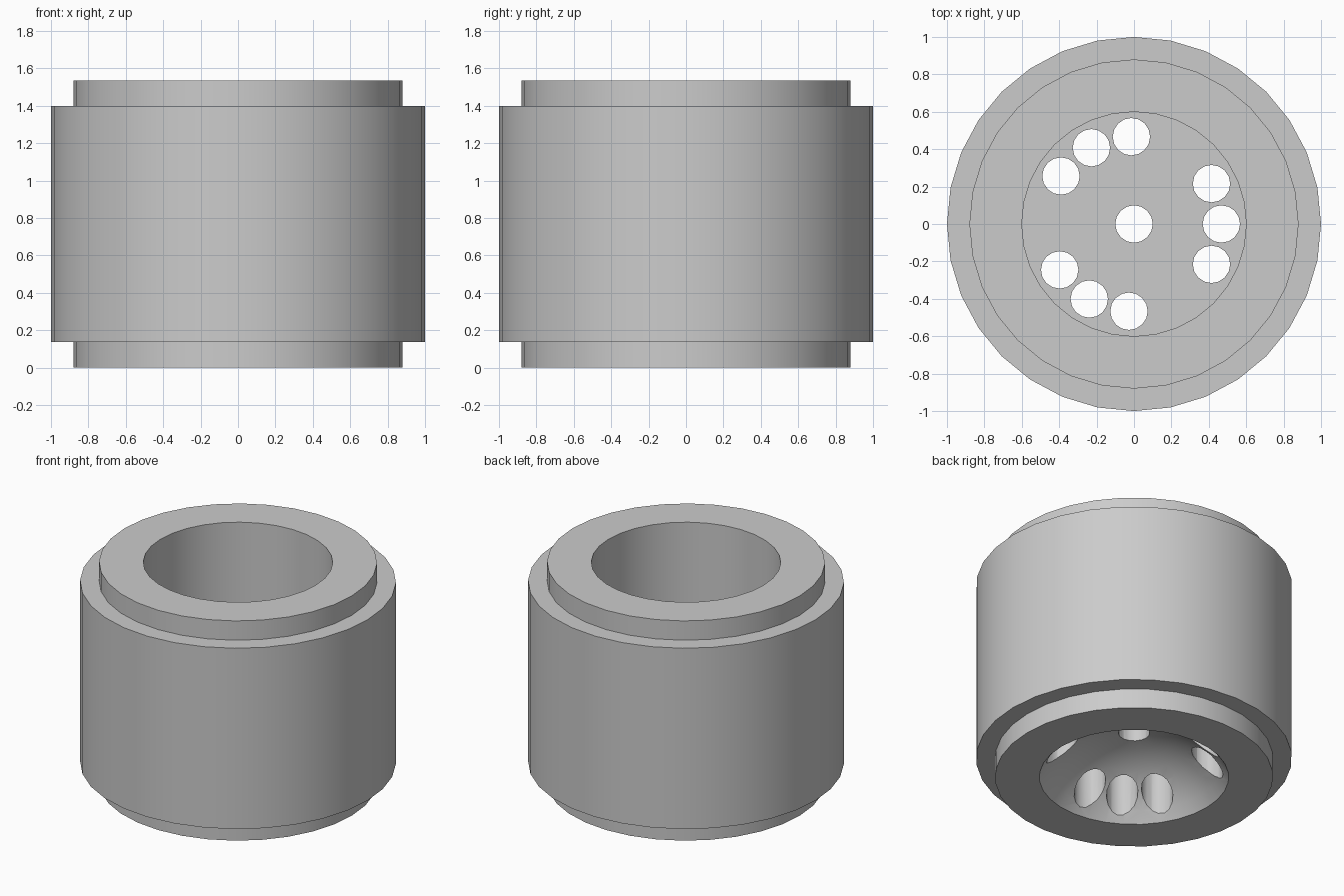
import bpy, bmesh, math

if "Cube" in bpy.data.objects:
    bpy.data.objects.remove(bpy.data.objects["Cube"])

SIDES = 32

steel = bpy.data.materials.new("plain grey")
steel.diffuse_color = (0.6, 0.6, 0.6, 1)
steel.use_nodes = True
steel.node_tree.nodes["Principled BSDF"].inputs["Base Color"].default_value = steel.diffuse_color


def new_object(name, bm):
    bmesh.ops.recalc_face_normals(bm, faces=bm.faces)
    mesh = bpy.data.meshes.new(name)
    bm.to_mesh(mesh)
    bm.free()
    ob = bpy.data.objects.new(name, mesh)
    bpy.context.collection.objects.link(ob)
    return ob


def lathe(name, profile):
    """Revolve (radius, z) points; end points on the axis become poles."""
    bm = bmesh.new()
    rings = []
    for r, z in profile:
        if r < 1e-6:
            rings.append([bm.verts.new((0, 0, z))] * SIDES)
        else:
            rings.append([bm.verts.new((r * math.cos(a), r * math.sin(a), z))
                          for a in (2 * math.pi * i / SIDES for i in range(SIDES))])
    for low, high in zip(rings, rings[1:]):
        for i in range(SIDES):
            j = (i + 1) % SIDES
            corners = [low[i], low[j], high[j], high[i]]
            bm.faces.new(list(dict.fromkeys(corners)))
    return new_object(name, bm)


# Body: shallow dome below, stepped collars outside, flat-floored bore above
BORE, CAP, FLOOR = 0.6, 0.33, 0.55
ball = (BORE ** 2 + CAP ** 2) / (2 * CAP)
edge = math.asin(BORE / ball)
dome = [(ball * math.sin(edge * k / 8), ball * math.cos(edge * k / 8) - ball + CAP)
        for k in range(9)]
body = lathe("slotted_bushing", dome + [
    (0.88, 0), (0.88, 0.137), (1, 0.137), (1, 1.4), (0.88, 1.4),
    (0.88, 1.535), (BORE, 1.535), (BORE, FLOOR), (0, FLOOR)])
body.data.materials.append(steel)

# Drill: one centre hole and three groups of three
spots = [(0, 0)]
for group in (0, 119.2, -120.8):
    for offset in (-27.5, 0, 27.5):
        a = math.radians(group + offset)
        spots.append((0.467 * math.cos(a), 0.467 * math.sin(a)))
bm = bmesh.new()
for x, y in spots:
    made = bmesh.ops.create_cone(bm, cap_ends=True, segments=16,
                                 radius1=0.1, radius2=0.1, depth=1.0)
    bmesh.ops.translate(bm, verts=made["verts"], vec=(x, y, 0.3))
drill = new_object("hole_cutter", bm)
drill.hide_render = True

cut = body.modifiers.new("holes", "BOOLEAN")
cut.operation = "DIFFERENCE"
cut.solver = "EXACT"
cut.object = drill
bpy.context.view_layer.objects.active = body
body.select_set(True)
bpy.ops.object.modifier_apply(modifier=cut.name)
bpy.data.objects.remove(drill)

# Smooth round walls, crisp rims
bpy.ops.object.shade_smooth_by_angle(angle=math.radians(30))
